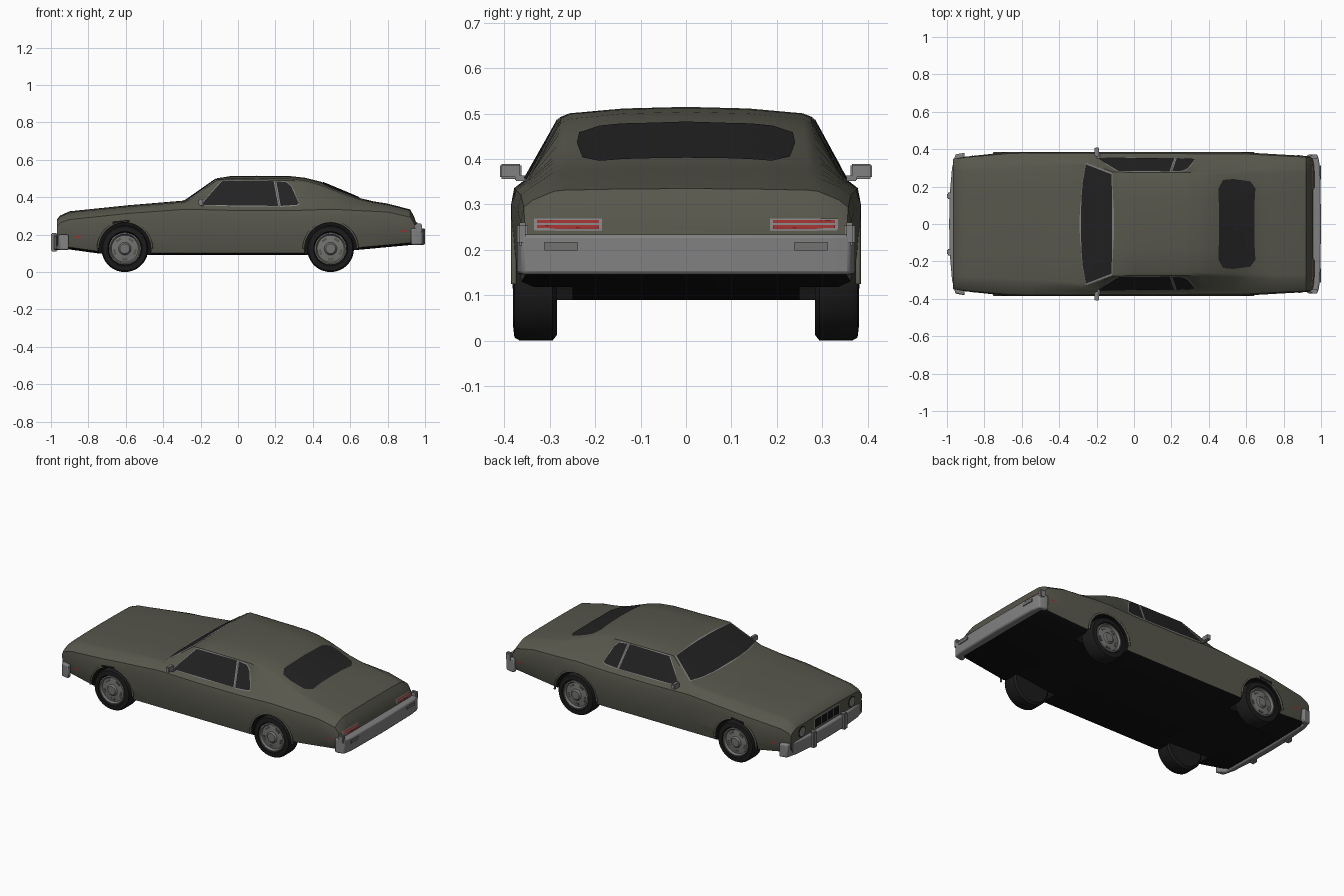
import bpy, bmesh, math
from mathutils import Vector
from mathutils.bvhtree import BVHTree

if "Cube" in bpy.data.objects:
    bpy.data.objects.remove(bpy.data.objects["Cube"])


def material(name, r, g, b):
    m = bpy.data.materials.new(name)
    m.diffuse_color = (r, g, b, 1)
    m.use_nodes = True
    m.node_tree.nodes["Principled BSDF"].inputs["Base Color"].default_value = m.diffuse_color
    return m


PAINT = material("olive paint", .095, .095, .073)
GLASS = material("dark glass", .016, .016, .017)
BLACK = material("underbody black", .006, .006, .006)
CHROME = material("bumper grey", .22, .22, .22)
RIM = material("wheel grey", .17, .17, .165)
TYRE = material("tyre rubber", .011, .011, .011)
RED = material("red lens", .33, .03, .03)


def add(name, bm, mats, smooth=True):
    me = bpy.data.meshes.new(name)
    bm.to_mesh(me)
    bm.free()
    ob = bpy.data.objects.new(name, me)
    bpy.context.collection.objects.link(ob)
    for m in mats:
        me.materials.append(m)
    if smooth:
        activate(ob)
        bpy.ops.object.shade_smooth_by_angle(angle=math.radians(32))
    return ob


def activate(ob):
    bpy.ops.object.select_all(action='DESELECT')
    ob.select_set(True)
    bpy.context.view_layer.objects.active = ob


def lerp(keys, x):
    for (x0, v0), (x1, v1) in zip(keys, keys[1:]):
        if x <= x1:
            return v0 + (v1 - v0) * max(0, (x - x0) / (x1 - x0))
    return keys[-1][1]


# Body shape: each curve gives one measure along the length
CENTRE_Z = [(-.967, .283), (-.95, .303), (-.9, .325), (-.58, .358), (-.28, .383), (-.11, .502),
            (-.04, .513), (.1, .515), (.28, .513), (.36, .504), (.44, .484), (.57, .43),
            (.65, .396), (.72, .379), (.8, .366), (.92, .335), (.94, .3), (.958, .25)]
EDGE_Z = [(-.967, .277), (-.95, .296), (-.9, .315), (-.58, .346), (-.28, .37), (-.11, .493),
          (.28, .49), (.36, .478), (.44, .455), (.57, .405), (.65, .383), (.8, .357),
          (.92, .329), (.94, .295), (.958, .246)]
EDGE_Y = [(-.967, .30), (-.58, .32), (-.28, .34), (-.11, .277), (.28, .275), (.57, .285),
          (.8, .295), (.958, .29)]
BELT_Z = [(-.967, .262), (-.95, .28), (-.9, .297), (-.58, .33), (-.28, .352), (0, .345),
          (.3, .345), (.5, .352), (.8, .337), (.92, .31), (.94, .28), (.958, .236)]
BELT_Y = [(-.967, .335), (-.58, .36), (-.28, .358), (.3, .352), (.6, .352), (.958, .335)]
WIDTH = [(-.967, .348), (-.9, .36), (-.67, .385), (.55, .385), (.92, .364), (.958, .358)]
FLOOR_Z = [(-.967, .13), (-.75, .1), (-.5, .09), (.4, .09), (.6, .115), (.958, .148)]


def half_section(x):
    zc, ze, ye, zb, yb, w, f = (lerp(k, x) for k in
                                (CENTRE_Z, EDGE_Z, EDGE_Y, BELT_Z, BELT_Y, WIDTH, FLOOR_Z))
    zw = zb - .05
    return [(0, f), (w - .045, f), (w - .018, f + .012), (w - .004, f + .4 * (zw - f)), (w, zw),
            ((w + yb) / 2 + .007, (zw + zb) / 2 + .009), (yb, zb), (ye, ze),
            (ye * .93, ze + (zc - ze) * .4), (ye * .5, ze + (zc - ze) * .85), (0, zc)]


bm = bmesh.new()
rings = []
for x in sorted({k[0] for c in (CENTRE_Z, EDGE_Z, BELT_Z, BELT_Y, WIDTH, FLOOR_Z) for k in c}):
    half = half_section(x)
    loop = half + [(-y, z) for y, z in half[-2:0:-1]]
    rings.append([bm.verts.new((x, y, z)) for y, z in loop])
n = len(rings[0])
for a, b in zip(rings, rings[1:]):
    for i in range(n):
        bm.faces.new((a[i], a[(i + 1) % n], b[(i + 1) % n], b[i]))
bm.faces.new(rings[0])
bm.faces.new(rings[-1])
bmesh.ops.recalc_face_normals(bm, faces=bm.faces)
body = add("car_body", bm, [PAINT, BLACK], False)

# Wheel arches cut from the body
WHEELS = [(x, s) for x in (-.605, .495) for s in (-1, 1)]
for x, s in WHEELS:
    bpy.ops.mesh.primitive_cylinder_add(vertices=40, radius=.141, depth=.25,
                                        location=(x, s * .375, .125), rotation=(math.pi / 2, 0, 0))
    cutter = bpy.context.object
    cutter.hide_render = True
    mod = body.modifiers.new("arch", 'BOOLEAN')
    mod.object, mod.operation, mod.solver = cutter, 'DIFFERENCE', 'EXACT'
    activate(body)
    bpy.ops.object.modifier_apply(modifier=mod.name)
    bpy.data.objects.remove(cutter)
# Underside and wheel wells are black
for p in body.data.polygons:
    c = p.center
    well = any(math.hypot(c.x - x, c.z - .125) < .1415 for x, s in WHEELS)
    p.material_index = int(well or (p.normal.z < -.8 and c.z < .16))
activate(body)
bpy.ops.object.shade_smooth_by_angle(angle=math.radians(32))
bvh = BVHTree.FromPolygons([v.co for v in body.data.vertices],
                           [list(p.vertices) for p in body.data.polygons])


def plate(name, outline, axis, sign, mat, lift=.004, grow=0, steps=6):
    """Thin panel: a flat outline projected on the body along an axis."""
    cen = sum((Vector(p) for p in outline), Vector((0, 0))) / len(outline)
    pts = []
    for a, b in zip(outline, outline[1:] + outline[:1]):
        pts += [Vector(a).lerp(Vector(b), i / steps) for i in range(steps)]
    pts = [p + (p - cen).normalized() * grow for p in pts]
    d = Vector((0, 0, 0))
    d[axis] = -sign
    bm = bmesh.new()

    def drop(p):
        q = list(p)
        q.insert(axis, sign * 2)
        hit = bvh.ray_cast(Vector(q), d)
        if hit[0] is None:
            q[axis] = sign * .9
            hit = bvh.find_nearest(Vector(q))
        return bm.verts.new(hit[0] + hit[1] * lift)

    loops = [[drop(cen.lerp(p, k / 5)) for p in pts] for k in range(1, 6)]
    mid = drop(cen)
    m = len(pts)
    for i in range(m):
        j = (i + 1) % m
        bm.faces.new((mid, loops[0][i], loops[0][j]))
        for a, b in zip(loops, loops[1:]):
            bm.faces.new((a[i], b[i], b[j], a[j]))
    bm.normal_update()
    for f in bm.faces:
        if f.normal.dot(d) > 0:
            f.normal_flip()
    return add(name, bm, [mat])


def rect(a0, b0, a1, b1):
    return [(a0, b0), (a1, b0), (a1, b1), (a0, b1)]


def sym(half):
    return half + [(x, -y) for x, y in reversed(half)]


# Windows with grey trim beneath
screen = sym([(-.283, .08), (-.272, .22), (-.255, .318), (-.118, .265), (-.114, .08)])
plate("windscreen_trim", screen, 2, 1, CHROME, .002, .008)
plate("windscreen", screen, 2, 1, GLASS)
plate("rear_window", sym([(.452, .1), (.45, .19), (.475, .235), (.53, .24), (.62, .228),
                          (.648, .19), (.642, .1)]), 2, 1, GLASS)
for s in (-1, 1):
    door = [(-.195, .357), (-.165, .395), (-.085, .485), (.19, .486), (.215, .352)]
    quarter = [(.205, .484), (.26, .478), (.285, .455), (.325, .365), (.315, .358), (.228, .352)]
    for nm, shape in (("door_window", door), ("quarter_window", quarter)):
        plate(nm + "_trim", shape, 1, s, CHROME, .002, .005)
        plate(nm, shape, 1, s, GLASS)
    # Lamps
    plate("front_side_marker", rect(-.87, .181, -.842, .194), 1, s, RED)
    plate("rear_side_marker", rect(.872, .215, .9, .225), 1, s, RED)
    plate("tail_lamp_frame", rect(s * .185, .242, s * .335, .268), 0, 1, CHROME, .003)
    for z in (.246, .257):
        plate("tail_lamp", rect(s * .192, z, s * .328, z + .007), 0, 1, RED, .006)
    for nm, r, mat, lift in (("lamp_bezel", .035, BLACK, .003), ("headlamp", .028, CHROME, .007)):
        ring = [(s * .245 + r * math.cos(t * math.pi / 8), .238 + r * math.sin(t * math.pi / 8))
                for t in range(16)]
        plate(nm, ring, 0, -1, mat, lift, steps=1)

# Grille
plate("grille_frame", rect(-.125, .208, .125, .273), 0, -1, CHROME, .002)
for i in range(4):
    y = -.118 + i * .06
    plate("grille_opening", rect(y, .214, y + .055, .267), 0, -1, BLACK, .005)


def prism(name, half, z0, z1, mat, bevel):
    """Plan outline, mirrored across the car and raised."""
    bm = bmesh.new()
    f = bm.faces.new([bm.verts.new((x, y, z0)) for x, y in sym(half)])
    top = bmesh.ops.extrude_face_region(bm, geom=[f])['geom']
    bmesh.ops.translate(bm, vec=(0, 0, z1 - z0),
                        verts=[v for v in top if isinstance(v, bmesh.types.BMVert)])
    bmesh.ops.recalc_face_normals(bm, faces=bm.faces)
    ob = add(name, bm, [mat])
    mod = ob.modifiers.new("bevel", 'BEVEL')
    mod.width, mod.segments = bevel, 2
    return ob


def block(name, loc, size, mat, bevel=.004, turn=0):
    bm = bmesh.new()
    bmesh.ops.create_cube(bm, size=1)
    bmesh.ops.scale(bm, vec=size, verts=bm.verts)
    if bevel:
        bmesh.ops.bevel(bm, geom=bm.edges[:], offset=bevel, segments=2, affect='EDGES')
    ob = add(name, bm, [mat])
    ob.location, ob.rotation_euler = loc, (0, turn, 0)
    return ob


# Bumpers
prism("front_bumper", [(-.988, .02), (-.985, .16), (-.973, .3), (-.955, .372), (-.905, .381),
                       (-.905, .352), (-.94, .335), (-.945, .02)], .118, .2, CHROME, .008)
prism("rear_bumper", [(1, .02), (.995, .3), (.985, .362), (.945, .372), (.925, .37),
                      (.925, .345), (.95, .33), (.95, .02)], .146, .234, CHROME, .008)
for s in (-1, 1):
    block("bumper_guard", (-.982, s * .15, .16), (.036, .035, .1), CHROME, .006)
    block("bumper_end", (.965, s * .36, .235), (.04, .025, .05), CHROME, .006)
    block("reversing_lamp", (.9965, s * .275, .208), (.008, .075, .018), RIM, .001)
    # Door mirrors
    block("mirror_head", (-.198, s * .386, .373), (.024, .048, .033), CHROME)
    block("mirror_stalk", (-.19, s * .362, .358), (.016, .03, .012), CHROME, .002)


def lathe(name, profile, x, s, mat):
    """Profile of (radius, distance from car centre) turned about the axle."""
    bm = bmesh.new()
    vs = [bm.verts.new((r, s * y, 0)) for r, y in profile]
    es = [bm.edges.new(e) for e in zip(vs, vs[1:])]
    bmesh.ops.spin(bm, geom=vs + es, cent=(0, 0, 0), axis=(0, 1, 0), angle=math.tau, steps=36)
    bmesh.ops.remove_doubles(bm, verts=bm.verts, dist=.0003)
    bmesh.ops.recalc_face_normals(bm, faces=bm.faces)
    ob = add(name, bm, [mat])
    ob.location = (x, 0, .125)


# Wheels
for x, s in WHEELS:
    lathe("tyre", [(0, .284), (.112, .284), (.125, .294), (.125, .366), (.118, .378), (.092, .381),
                   (.084, .362), (0, .362)], x, s, TYRE)
    lathe("wheel_rim", [(0, .363), (.086, .363), (.086, .378), (.079, .38), (.072, .367),
                        (.034, .372), (.026, .381), (0, .382)], x, s, RIM)
    for i in range(5):
        a = math.tau * (i + .5) / 5
        block("rim_slot", (x + .057 * math.sin(a), s * .367, .125 + .057 * math.cos(a)),
              (.03, .008, .012), PAINT, 0, a)
    # Raised lip round the arch
    cu = bpy.data.curves.new("arch_lip", 'CURVE')
    cu.dimensions, cu.bevel_depth, cu.bevel_resolution = '3D', .006, 2
    sp = cu.splines.new('POLY')
    sp.points.add(24)
    for i, p in enumerate(sp.points):
        a = math.pi * i / 24
        p.co = (x + .144 * math.cos(a), s * .379, .125 + .144 * math.sin(a), 1)
    cu.materials.append(PAINT)
    bpy.context.collection.objects.link(bpy.data.objects.new("arch_lip", cu))
